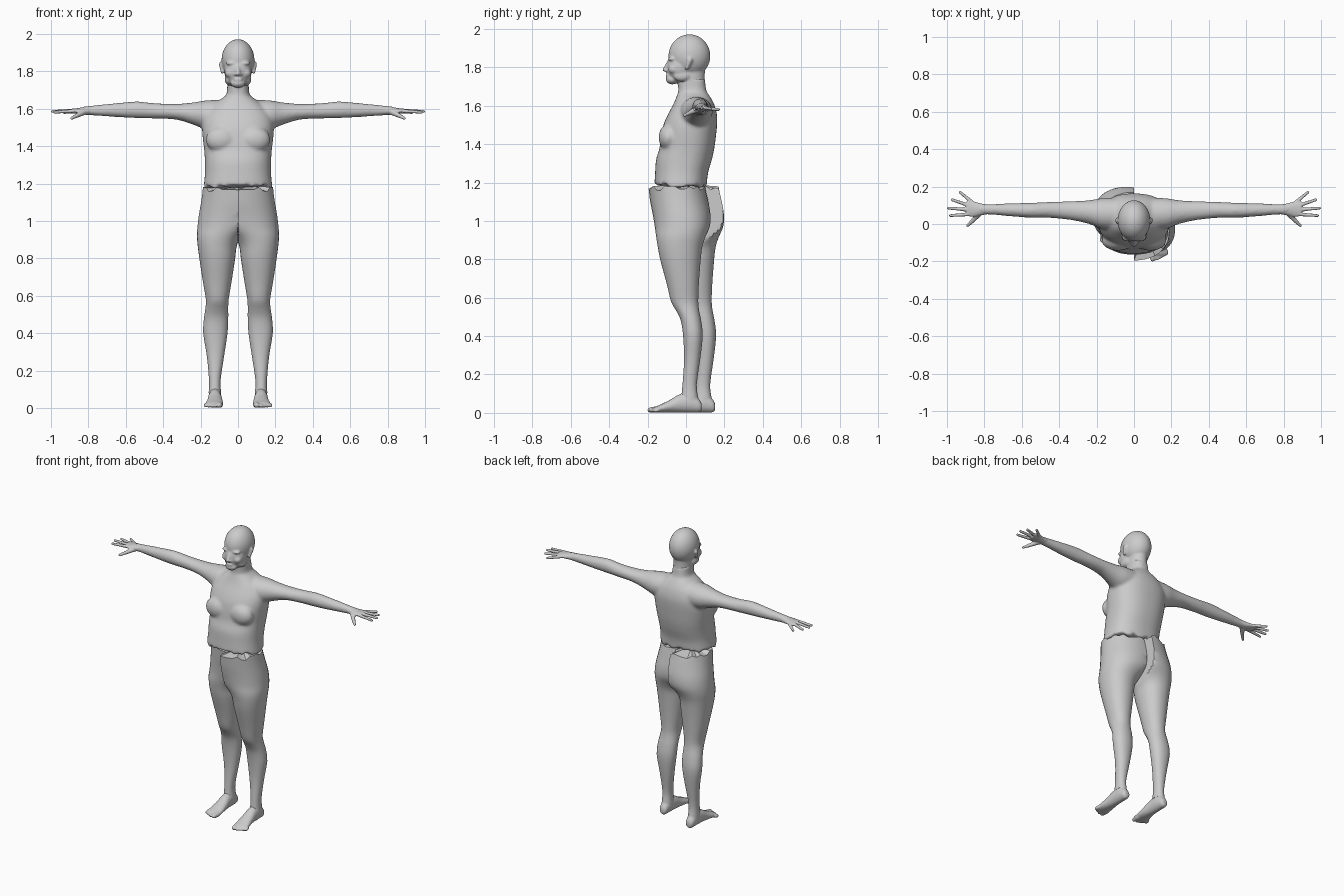
import bpy, bmesh, math, random
from mathutils import Vector, Matrix

if "Cube" in bpy.data.objects:
    bpy.data.objects.remove(bpy.data.objects["Cube"])

random.seed(3)
AXES = {'x': lambda t, a, b: (t, a, b), 'y': lambda t, a, b: (a, t, b), 'z': lambda t, a, b: (a, b, t)}


def spline(rows, sub):
    """Smoothly fill in extra rows between the given ones."""
    out = []
    for i in range(len(rows) - 1):
        p = [Vector(rows[min(max(i + k, 0), len(rows) - 1)]) for k in (-1, 0, 1, 2)]
        for s in range(sub):
            t = s / sub
            out.append(p[1] + 0.5 * t * (p[2] - p[0] + t * (2 * p[0] - 5 * p[1] + 4 * p[2] - p[3]
                       + t * (3 * (p[1] - p[2]) + p[3] - p[0]))))
    return out + [Vector(rows[-1])]


def skin(bm, rings, dip=0.0):
    """Bridge rings of points and close both ends."""
    n = len(rings[0])
    rings = [[bm.verts.new(p) for p in r] for r in rings]
    for r, q in zip(rings, rings[1:]):
        for i in range(n):
            j = (i + 1) % n
            bm.faces.new((r[i], r[j], q[j], q[i]))
    for ring, d in ((rings[0], dip), (rings[-1], 0)):
        c = bm.verts.new(sum((v.co for v in ring), Vector()) / n + Vector((0, 0, d)))
        for i in range(n):
            bm.faces.new((ring[i], ring[(i + 1) % n], c))


def loft(bm, axis, rows, n=28, sub=3, power=2.0, jag=0.0, dip=0.0, sx=1, clip=False):
    """Closed skin over rounded sections; each row is (position, a0, a1, b0, b1)."""
    rings = []
    for k, (t, a0, a1, b0, b1) in enumerate(spline(rows, sub)):
        ring = []
        for i in range(n):
            u = 2 * math.pi * (i + 0.5) / n
            c, s = math.cos(u), math.sin(u)
            a = (a0 + a1) / 2 + (a1 - a0) / 2 * math.copysign(abs(c) ** (2 / power), c)
            b = (b0 + b1) / 2 + (b1 - b0) / 2 * math.copysign(abs(s) ** (2 / power), s)
            j = random.uniform(-jag, jag) if k == 0 else 0
            x, y, z = AXES[axis](t + j, a, b)
            ring.append((sx * (max(x, 0) if clip else x), y, z))
        rings.append(ring)
    skin(bm, rings, dip)


def ball(bm, loc, rad, n=18, m=12):
    skin(bm, [[(loc[0] + rad[0] * math.sin(v) * math.cos(u), loc[1] + rad[1] * math.sin(v) * math.sin(u),
                loc[2] + rad[2] * math.cos(v)) for u in [2 * math.pi * i / n for i in range(n)]]
              for v in [math.pi * (k + 0.4) / (m - 0.2) for k in range(m)]])


def finger(bm, p, q, r0, r1, n=10):
    """Tapered shape with rounded ends from p to q."""
    p, q = Vector(p), Vector(q)
    d = (q - p).normalized()
    e = d.orthogonal().normalized()
    f = d.cross(e)
    steps = [(p, -.9, .44, r0), (p, -.5, .87, r0), (p, 0, 1, r0),
             (q, 0, 1, r1), (q, .5, .87, r1), (q, .9, .44, r1)]
    skin(bm, [[c + d * a * r + (e * math.cos(u) + f * math.sin(u)) * w * r
               for u in [2 * math.pi * i / n for i in range(n)]] for c, a, w, r in steps])


def finish(bm, name, voxel=0, smooth=0):
    bmesh.ops.recalc_face_normals(bm, faces=bm.faces)
    me = bpy.data.meshes.new(name)
    bm.to_mesh(me)
    bm.free()
    ob = bpy.data.objects.new(name, me)
    bpy.context.collection.objects.link(ob)
    if voxel:
        m = ob.modifiers.new("blend", 'REMESH')
        m.mode, m.voxel_size, m.use_smooth_shade = 'VOXEL', voxel, True
        s = ob.modifiers.new("soften", 'SMOOTH')
        s.factor, s.iterations = 0.5, smooth
        dg = bpy.context.evaluated_depsgraph_get()
        baked = bpy.data.meshes.new_from_object(ob.evaluated_get(dg))
        ob.modifiers.clear()
        ob.data = baked
    else:
        bpy.ops.object.select_all(action='DESELECT')
        ob.select_set(True)
        bpy.context.view_layer.objects.active = ob
        bpy.ops.object.shade_smooth_by_angle(angle=math.radians(25))
    return ob


def mirrored(ob, name, dy=0.0):
    """Right-hand copy, slid back by dy."""
    me = ob.data.copy()
    me.transform(Matrix.Translation((0, dy, 0)) @ Matrix.Diagonal((-1, 1, 1, 1)))
    me.flip_normals()
    bpy.context.collection.objects.link(bpy.data.objects.new(name, me))


NECK = [(1.63, -.075, .075, -.045, .118), (1.68, -.061, .061, -.04, .106),
        (1.74, -.057, .057, -.045, .098), (1.80, -.057, .057, -.04, .10)]
ARM = [(.08, -.03, .14, 1.485, 1.648), (.17, -.027, .138, 1.49, 1.645), (.24, 0, .127, 1.515, 1.634),
       (.33, .02, .122, 1.542, 1.626), (.45, .033, .118, 1.548, 1.630), (.54, .033, .114, 1.55, 1.639),
       (.65, .04, .111, 1.556, 1.63), (.78, .051, .106, 1.565, 1.617), (.83, .047, .109, 1.567, 1.611)]

# Torso with both arms; ragged cut at the waist
bm = bmesh.new()
TORSO = [(1.185, .184, -.165, .108), (1.25, .177, -.161, .115), (1.32, .177, -.156, .135),
         (1.38, .181, -.138, .148), (1.44, .188, -.13, .156), (1.50, .192, -.118, .162),
         (1.55, .185, -.097, .162), (1.60, .155, -.07, .15), (1.635, .115, -.054, .133)]
loft(bm, 'z', [(z, -w, w, f, b) for z, w, f, b in TORSO] + [(1.66, -.08, .08, -.045, .117)] + NECK[1:3],
     n=40, power=2.35, jag=.015, dip=-.015)
for s in (1, -1):
    loft(bm, 'x', ARM, sx=s)
    ball(bm, (s * .088, -.09, 1.435), (.085, .053, .07))
finish(bm, "torso_and_arms", .009, 6)

# Head: skull, face and features blended together
bm = bmesh.new()
loft(bm, 'z', NECK)
ball(bm, (0, .018, 1.86), (.088, .109, .112), 32, 20)
ball(bm, (0, -.03, 1.80), (.073, .07, .085), 32, 20)
ball(bm, (0, -.071, 1.737), (.04, .034, .026))
ball(bm, (0, -.095, 1.757), (.025, .012, .011))
finger(bm, (0, -.086, 1.835), (0, -.111, 1.788), .009, .012)
for s in (1, -1):
    ball(bm, (s * .034, -.072, 1.843), (.032, .021, .011))
    ball(bm, (s * .033, -.069, 1.822), (.016, .016, .013))
    ball(bm, (s * .042, -.062, 1.79), (.028, .03, .026))
    ball(bm, (s * .013, -.101, 1.784), (.009, .012, .008))
    ball(bm, (s * .05, -.02, 1.755), (.02, .045, .028))
    finger(bm, (s * .088, .02, 1.838), (s * .084, .004, 1.795), .015, .009)
finish(bm, "head", .006, 4)

# Hands: palm, four fingers and thumb
FINGERS = [((.88, .052, 1.588), (.982, .045, 1.582)), ((.885, .076, 1.59), (.992, .085, 1.586)),
           ((.88, .098, 1.589), (.973, .13, 1.584)), ((.865, .116, 1.586), (.93, .17, 1.58))]
bm = bmesh.new()
loft(bm, 'x', [(.78, .053, .104, 1.568, 1.614), (.82, .046, .11, 1.568, 1.61),
               (.86, .038, .122, 1.573, 1.603), (.895, .044, .122, 1.577, 1.6)])
for p, q in FINGERS:
    finger(bm, p, q, .0105, .008)
finger(bm, (.825, .06, 1.582), (.858, .022, 1.565), .017, .012)
finger(bm, (.858, .022, 1.565), (.89, -.009, 1.549), .012, .008)
mirrored(finish(bm, "left_hand", .0045, 2), "right_hand")

# Legs with half pelvis, flat on the centre plane; the two sides are slid apart
LEG = [(1.17, -.188, .188, -.195, .10), (1.10, -.19, .198, -.187, .117), (1.03, -.15, .21, -.173, .128),
       (.97, -.10, .217, -.163, .124), (.92, -.03, .22, -.156, .103), (.87, .005, .216, -.148, .086),
       (.80, .015, .207, -.135, .077), (.67, .035, .187, -.10, .067), (.58, .05, .172, -.078, .064),
       (.53, .052, .175, -.05, .069), (.48, .052, .182, -.027, .079), (.40, .056, .186, -.015, .087),
       (.28, .074, .167, -.01, .074), (.15, .093, .155, -.018, .056), (.08, .09, .157, -.025, .062)]
bm = bmesh.new()
loft(bm, 'z', LEG, n=36, power=2.15, jag=.013, dip=.02, clip=True)
mirrored(finish(bm, "left_leg"), "right_leg", .07)

# Feet with ankle and toes
FOOT = [(.082, .108, .138, .015, .045), (.07, .097, .15, .003, .07), (.03, .09, .157, .002, .10),
        (-.03, .087, .16, .002, .098), (-.08, .082, .165, .002, .07), (-.13, .078, .174, .002, .045),
        (-.165, .08, .175, .004, .03)]
bm = bmesh.new()
loft(bm, 'y', FOOT)
loft(bm, 'z', [(.16, .095, .153, -.016, .053), (.10, .092, .156, -.02, .06), (.04, .09, .157, -.03, .072)])
finger(bm, (.098, -.15, .018), (.10, -.188, .015), .018, .014)
for i in range(4):
    x = .124 + .0165 * i
    finger(bm, (x - .002, -.145, .016), (x, -.186 + .009 * i, .012), .012, .010)
mirrored(finish(bm, "left_foot", .006, 3), "right_foot", .07)
